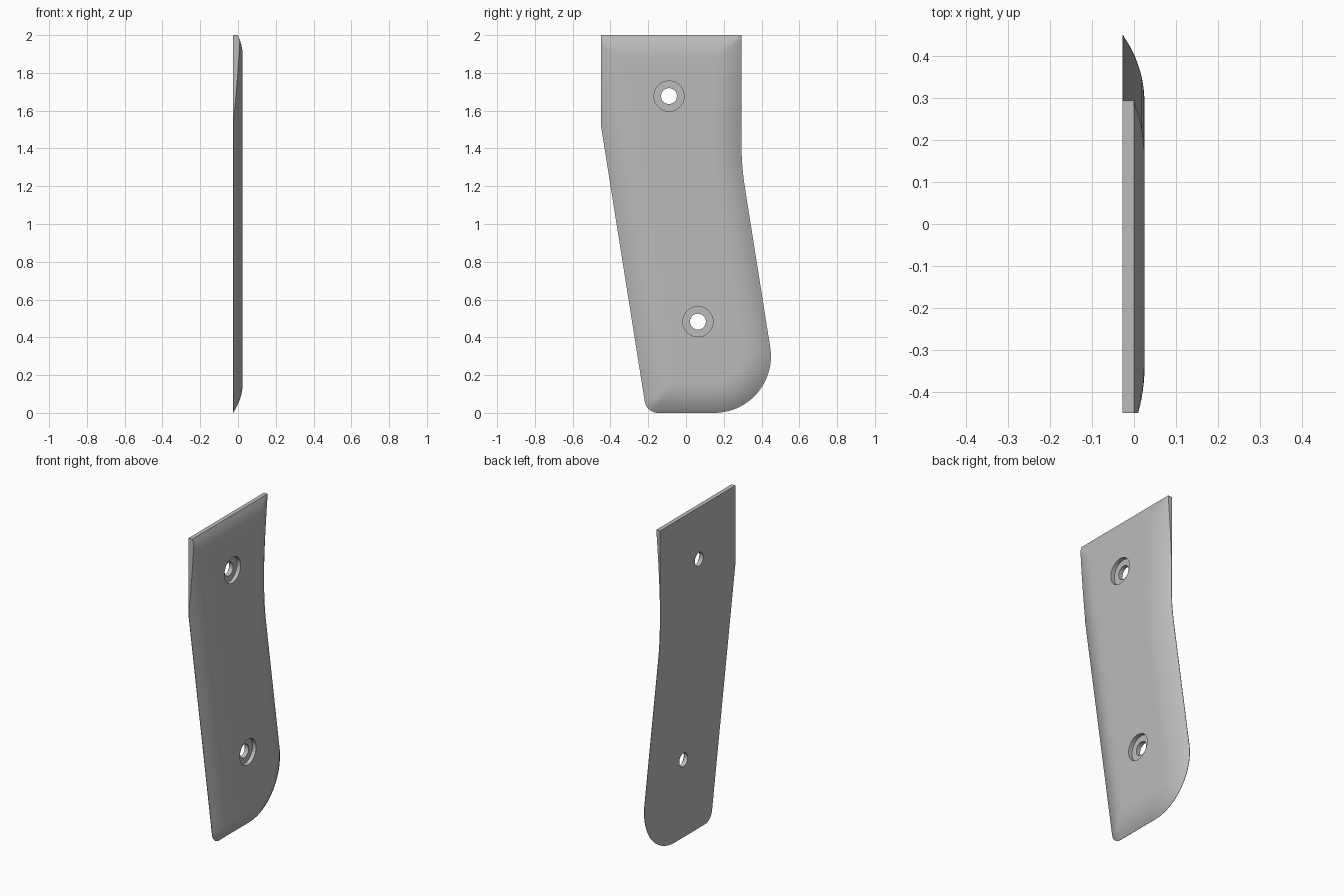
import bpy, bmesh
from math import sqrt, cos, pi
from mathutils import Vector
from mathutils.geometry import intersect_point_line

if "Cube" in bpy.data.objects:
    bpy.data.objects.remove(bpy.data.objects["Cube"])

BACK, THICK, FILLET = -0.027, 0.052, 0.16
SLOPE = 0.1586
TOP, TOP_EDGE = 2.0, 2.045
FRONT_LIMIT, REAR_LIMIT = -0.45, 0.294

grey = bpy.data.materials.new("plain grey")
grey.use_nodes = True
grey.diffuse_color = (0.5, 0.5, 0.5, 1)
grey.node_tree.nodes["Principled BSDF"].inputs["Base Color"].default_value = (0.5, 0.5, 0.5, 1)


def front_edge(z):
    # small rounded toe, then a straight slanted edge
    if z < 0.059:
        return -0.149 - sqrt(max(0, 0.07**2 - (0.07 - z)**2))
    return FRONT_LIMIT - SLOPE * (z - 1.52)


def rear_edge(z):
    # large rounded heel, slanted straight, then a hollow curve
    if z < 0.347:
        return 0.15 + sqrt(max(0, 0.3**2 - (0.3 - z)**2))
    if z < 1.2:
        return 0.446 - SLOPE * (z - 0.347)
    return REAR_LIMIT + (0.37 if z < 1.414 else 0.13) * (z - 1.414)**2


def ease(a, b, n):
    return [a + (b - a) * (1 - cos(pi / 2 * i / n)) for i in range(n)]


def even(a, b, n):
    return [a + (b - a) * i / n for i in range(n)]


# Heights of the rows, closer together at the rounded ends
heights = ease(0, 0.36, 26) + even(0.36, 1.52, 30) + even(1.52, 1.84, 10) + even(1.84, TOP, 10) + [TOP]

# Full outline before the straight trims at the top and sides
rim_heights = heights + [TOP_EDGE]
rim = [Vector((front_edge(z), z, 0)) for z in rim_heights]
rim += [Vector((rear_edge(z), z, 0)) for z in reversed(rim_heights)]


def rim_distance(p):
    best = 9
    for a, b in zip(rim, rim[1:] + rim[:1]):
        if (b - a).length < 1e-6:
            continue
        q, t = intersect_point_line(p, a, b)
        q = a if t < 0 else b if t > 1 else q
        best = min(best, (p - q).length)
    return best


def crown(y, z):
    # circular arc rising from the rim to the flat face
    radius = (FILLET**2 + THICK**2) / (2 * THICK)
    u = max(0, FILLET - rim_distance(Vector((y, z, 0))))
    return BACK + max(0.002, THICK - radius + sqrt(radius**2 - u * u))


# Domed panel: grid of rows, then side walls and a flat back
COLS = 36
bm = bmesh.new()
rows = []
for z in heights:
    lo = max(front_edge(z), FRONT_LIMIT)
    hi = rear_edge(z) if z < 1.414 else REAR_LIMIT
    ys = [lo + (hi - lo) * (0.5 - 0.5 * cos(pi * i / COLS)) for i in range(COLS + 1)]
    rows.append([bm.verts.new((crown(y, z), y, z)) for y in ys])
for r, s in zip(rows, rows[1:]):
    for i in range(COLS):
        bm.faces.new((r[i], r[i + 1], s[i + 1], s[i]))
border = [e for e in bm.edges if e.is_boundary]
walls = bmesh.ops.extrude_edge_only(bm, edges=border)["geom"]
for v in walls:
    if isinstance(v, bmesh.types.BMVert):
        v.co.x = BACK
bmesh.ops.holes_fill(bm, edges=[e for e in bm.edges if e.is_boundary], sides=0)
bmesh.ops.recalc_face_normals(bm, faces=bm.faces)
mesh = bpy.data.meshes.new("grip_panel")
bm.to_mesh(mesh)
bm.free()
mesh.materials.append(grey)
panel = bpy.data.objects.new("grip_panel", mesh)
bpy.context.collection.objects.link(panel)
bpy.context.view_layer.objects.active = panel


def drill(y, z, radius, start):
    # cut a round hole from x = start out through the domed face
    bpy.ops.mesh.primitive_cylinder_add(vertices=48, radius=radius, depth=0.3,
                                        location=(start + 0.15, y, z), rotation=(0, pi / 2, 0))
    cutter = bpy.context.object
    cutter.name = "hole_cutter"
    cutter.hide_render = True
    cutter.data.materials.append(grey)
    mod = panel.modifiers.new("hole", 'BOOLEAN')
    mod.operation = 'DIFFERENCE'
    mod.solver = 'EXACT'
    mod.object = cutter
    bpy.context.view_layer.objects.active = panel
    bpy.ops.object.modifier_apply(modifier=mod.name)
    bpy.data.objects.remove(cutter)


# Two counterbored screw holes
for y, z in ((-0.09, 1.677), (0.063, 0.483)):
    drill(y, z, 0.08, 0.0)
    drill(y, z, 0.042, -0.1)

bpy.ops.object.select_all(action='DESELECT')
panel.select_set(True)
bpy.context.view_layer.objects.active = panel
bpy.ops.object.shade_smooth_by_angle(angle=0.4)
